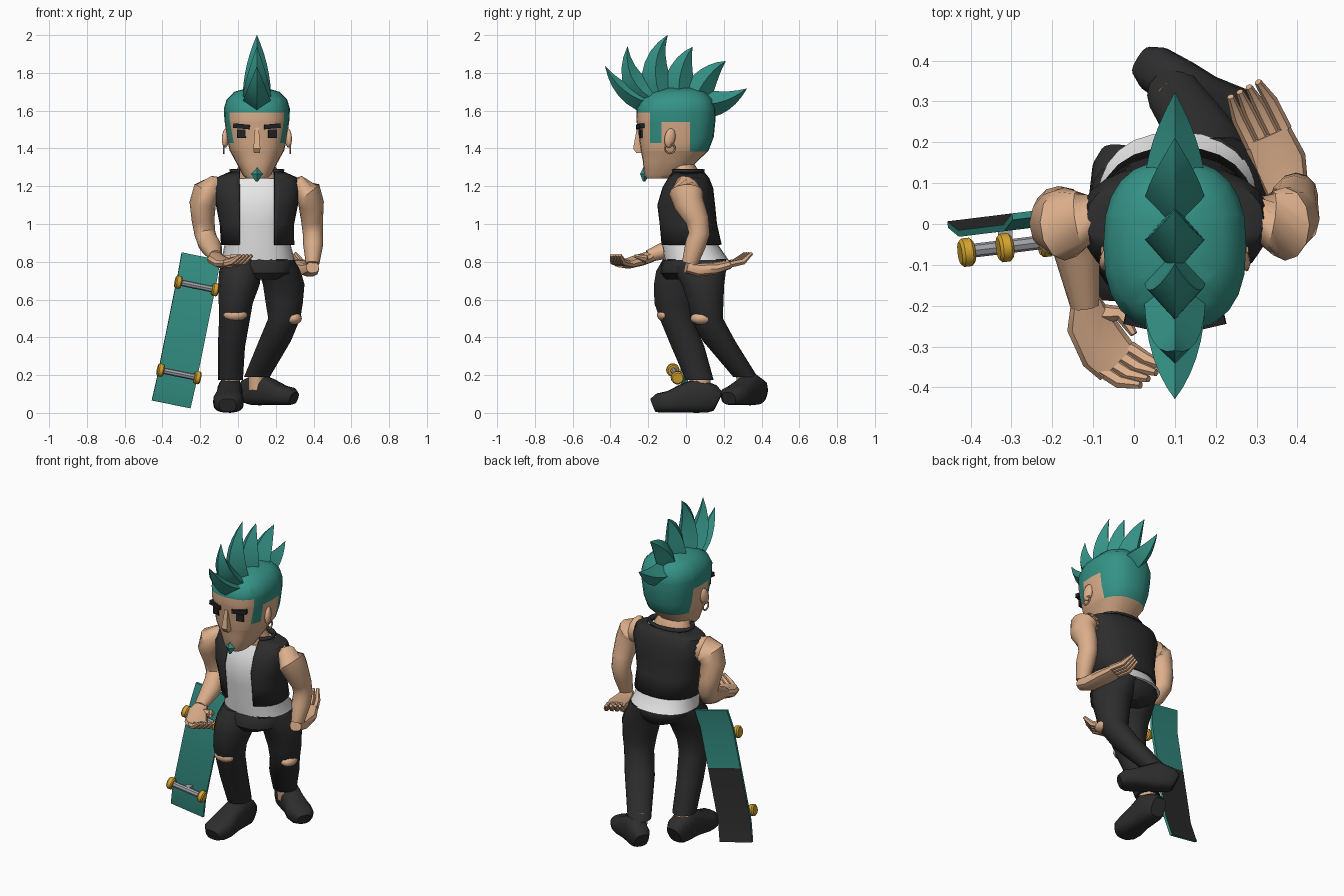
import bpy, bmesh, math
from mathutils import Vector, Matrix

if "Cube" in bpy.data.objects:
    bpy.data.objects.remove(bpy.data.objects["Cube"])

def material(name, r, g, b):
    m = bpy.data.materials.new(name)
    m.diffuse_color = (r, g, b, 1)
    m.use_nodes = True
    m.node_tree.nodes["Principled BSDF"].inputs["Base Color"].default_value = m.diffuse_color
    return m

TEAL = material("teal", 0.035, 0.29, 0.24)
SKIN = material("skin", 0.72, 0.43, 0.26)
DARK = material("charcoal", 0.026, 0.026, 0.027)
WHITE = material("white", 0.80, 0.80, 0.80)
BLACK = material("black", 0.015, 0.015, 0.018)
GOLD = material("gold", 0.68, 0.38, 0.03)
GREY = material("grey", 0.36, 0.37, 0.40)
X, Y, Z = Vector((1, 0, 0)), Vector((0, 1, 0)), Vector((0, 0, 1))

def finish(name, bm, mats, matrix=None, angle=38):
    """Turn a bmesh into a smooth object whose sharp edges stay sharp."""
    bmesh.ops.recalc_face_normals(bm, faces=bm.faces[:])
    if matrix:
        bm.transform(matrix)
    for f in bm.faces:
        f.smooth = True
    for e in bm.edges:
        e.smooth = e.calc_face_angle(0) < math.radians(angle)
    me = bpy.data.meshes.new(name)
    bm.to_mesh(me)
    bm.free()
    for m in mats:
        me.materials.append(m)
    ob = bpy.data.objects.new(name, me)
    bpy.context.collection.objects.link(ob)
    return ob

def loft(name, secs, mats, n=12, e=2.0, side=X, flat=False, cap=True, phase=0.0,
         cuts=(), kill=None, rule=None, matrix=None, angle=38):
    """Skin superellipse sections (x, y, z, half width, half depth)."""
    bm = bmesh.new()
    pts = [Vector(s[:3]) for s in secs]
    rings = []
    for i, s in enumerate(secs):
        u, v = X, Y
        if not flat:
            t = (pts[min(i + 1, len(pts) - 1)] - pts[max(i - 1, 0)]).normalized()
            u = (side - t * side.dot(t)).normalized()
            v = t.cross(u)
        ring = []
        for k in range(n):
            a = 2 * math.pi * k / n + phase
            c, d = math.cos(a), math.sin(a)
            c = math.copysign(abs(c) ** (2 / e), c)
            d = math.copysign(abs(d) ** (2 / e), d)
            ring.append(bm.verts.new(pts[i] + u * s[3] * c + v * s[4] * d))
        rings.append(ring)
    for a, b in zip(rings, rings[1:]):
        for k in range(n):
            bm.faces.new((a[k], a[(k + 1) % n], b[(k + 1) % n], b[k]))
    if cap:
        bm.faces.new(rings[0])
        bm.faces.new(rings[-1])
    bmesh.ops.recalc_face_normals(bm, faces=bm.faces[:])
    for co, no in cuts:
        bmesh.ops.bisect_plane(bm, geom=bm.verts[:] + bm.edges[:] + bm.faces[:],
                               plane_co=co, plane_no=no)
    if kill:
        bmesh.ops.delete(bm, geom=[f for f in bm.faces if kill(f.calc_center_median())],
                         context='FACES')
    if rule:
        for f in bm.faces:
            f.material_index = rule(f.calc_center_median(), f.normal)
    return finish(name, bm, mats, matrix, angle)

def blob(name, loc, size, mat, rot=None, box=False):
    bm = bmesh.new()
    if box:
        bmesh.ops.create_cube(bm, size=2)
    else:
        bmesh.ops.create_uvsphere(bm, u_segments=12, v_segments=8, radius=1)
    m = Matrix.Translation(loc) @ (rot or Matrix()) @ Matrix.Diagonal((*size, 1))
    return finish(name, bm, [mat], m)

# Head, with the shaved hair area cut along the hairline
HEAD = [(1.24, .055, -.21, -.07), (1.26, .075, -.222, -.02), (1.33, .112, -.228, .06),
        (1.39, .145, -.24, .12), (1.46, .16, -.25, .147), (1.55, .172, -.263, .156),
        (1.61, .175, -.262, .156), (1.66, .16, -.235, .142), (1.70, .12, -.17, .10),
        (1.72, .05, -.10, .03)]
def hairline(c, nrm):
    y, z = c.y, c.z
    return int(z > 1.59 or (y > -.19 and z > 1.54) or (-.19 < y < -.13 and z > 1.43)
               or (y > .02 and z > 1.385))
loft("head", [(.1, (f + b) / 2, z, w, (b - f) / 2) for z, w, f, b in HEAD], [SKIN, TEAL],
     n=24, e=2.5, flat=True, rule=hairline,
     cuts=[((0, 0, z), Z) for z in (1.385, 1.43, 1.54, 1.59)]
     + [((0, y, 0), Y) for y in (-.19, -.13, .02)])
loft("neck", [(.1, -.01, 1.2, .12, .08), (.1, -.01, 1.285, .11, .075), (.1, -.05, 1.34, .075, .08)],
     [SKIN], flat=True)

# Face details
loft("nose", [(.1, -.25, 1.51, .014, .014), (.1, -.25, 1.40, .026, .042),
              (.1, -.245, 1.375, .022, .025)], [SKIN], n=4, flat=True, phase=math.pi / 4, angle=20)
loft("goatee", [(.1, -.215, 1.305, .004, .008), (.1, -.217, 1.265, .033, .026),
                (.1, -.222, 1.225, .006, .006)], [TEAL], n=4, flat=True)
for s in (-1, 1):
    yaw = Matrix.Rotation(s * math.radians(13), 4, 'Z')
    tilt = yaw @ Matrix.Rotation(-s * math.radians(5), 4, 'Y')
    blob("eye", (.1 + s * .082, -.2405, 1.478), (.023, .0045, .022), BLACK, yaw, True)
    blob("eyebrow", (.1 + s * .08, -.242, 1.517), (.044, .013, .012), BLACK, tilt, True)
    blob("ear", (.1 + s * .166, -.085, 1.455), (.018, .03, .052), SKIN,
         Matrix.Rotation(s * .3, 4, 'Z') @ Matrix.Rotation(-.2, 4, 'X'))
    bpy.ops.mesh.primitive_torus_add(location=(.1 + s * .176, -.085, 1.40), major_radius=.026,
                                     minor_radius=.005, major_segments=16, minor_segments=6,
                                     rotation=(0, math.pi / 2, 0))
    ring = bpy.context.object
    ring.name = "earring"
    ring.data.materials.append(SKIN)

# Mohawk spikes: base, control point and tip in the y-z plane, then half depth
SPIKES = [(-.19, 1.64, -.35, 1.68, -.428, 1.835, .06), (-.19, 1.67, -.33, 1.76, -.31, 1.94, .075),
          (-.14, 1.68, -.20, 1.86, -.098, 2.0, .085), (-.04, 1.68, -.04, 1.84, .034, 1.937, .085),
          (.05, 1.67, .11, 1.80, .21, 1.862, .08), (.09, 1.635, .21, 1.63, .322, 1.717, .075)]
for by, bz, cy, cz, ty, tz, d in SPIKES:
    secs = []
    for i in range(7):
        t = i / 6
        p = [(1 - t) ** 2 * a + 2 * t * (1 - t) * b + t * t * c
             for a, b, c in ((by, cy, ty), (bz, cz, tz))]
        w = max(1 - t ** 1.7, .01)
        secs.append((.1, p[0], p[1], .075 * w, d * w))
    loft("mohawk_spike", secs, [TEAL], n=4, angle=30)

# Shirt and open vest share one torso profile: z, centre x, half width, front y, back y
TORSO = [(.81, .106, .194, -.115, .225), (.89, .104, .175, -.125, .17), (1.0, .1, .178, -.135, .145),
         (1.1, .1, .198, -.145, .135), (1.19, .1, .215, -.115, .125), (1.24, .1, .2, -.085, .105),
         (1.27, .1, .13, -.07, .08)]
def torso(grow, rows):
    return [(cx, (f + b) / 2, z, w + grow, (b - f) / 2 + grow) for z, cx, w, f, b in rows]
loft("shirt", torso(0, TORSO[:-1]), [WHITE], n=24, e=2.3, flat=True)
CUT = [((.1 + s * .092, 0, 0), X) for s in (-1, 1)]
def opening(c):
    return abs(c.x - .1) < .091 and c.y < -.02
vest = loft("vest", torso(.012, TORSO[1:]), [DARK], n=24, e=2.3, flat=True, cap=False,
            cuts=CUT, kill=opening)
collar = loft("vest_collar", [(.1, .0, 1.26, .13, .085), (.1, .0, 1.29, .14, .093)], [DARK],
              n=20, flat=True, cap=False, cuts=CUT, kill=opening)
for ob in (vest, collar):
    mod = ob.modifiers.new("thickness", 'SOLIDIFY')
    mod.thickness, mod.offset = .014, 0

# Trousers
loft("trouser_seat", [(.106, .05, .825, .18, .155), (.11, .042, .79, .19, .172),
                      (.115, .03, .74, .17, .165), (.12, .025, .705, .09, .13)],
     [DARK], n=20, e=2.3, flat=True)
loft("front_leg", [(.03, .03, .815, .11, .155), (.012, -.01, .75, .112, .152),
                   (.005, -.045, .68, .11, .128), (-.012, -.06, .58, .09, .11),
                   (-.018, -.05, .5, .082, .092), (-.035, .01, .35, .072, .09),
                   (-.04, .072, .175, .066, .076)], [DARK], n=14, flat=True)
loft("back_leg", [(.185, .055, .815, .11, .16), (.22, .075, .75, .112, .14),
                  (.242, .09, .68, .11, .115), (.245, .105, .58, .098, .095),
                  (.245, .11, .5, .085, .088), (.195, .175, .38, .085, .088),
                  (.10, .315, .19, .068, .066)], [DARK], n=14, flat=True)
# Torn knees and bare ankles
blob("front_knee_tear", (-.014, -.116, .52), (.064, .038, .034), SKIN,
     Matrix.Rotation(.25, 4, 'X'))
blob("back_knee_tear", (.292, .083, .5), (.046, .06, .034), SKIN)
loft("front_ankle", [(-.04, .08, .1, .05, .055), (-.04, .07, .22, .05, .055)], [SKIN], flat=True)
loft("back_ankle", [(.1, .32, .12, .045, .045), (.1, .305, .23, .045, .045)], [SKIN], flat=True)

# Shoes
SHOE = [(.17, .06, .045, .055), (.14, .075, .063, .075), (.06, .093, .068, .093),
        (-.01, .077, .068, .077), (-.09, .058, .082, .058), (-.145, .052, .074, .052),
        (-.175, .04, .045, .037)]
def shoe(name, loc, turn, size):
    m = Matrix.Translation(loc) @ Matrix.Rotation(math.radians(turn), 4, 'Z') @ Matrix.Scale(size, 4)
    loft(name, [(0, y, z, a, b) for y, z, a, b in SHOE], [DARK], n=16, e=2.8, matrix=m)
shoe("front_shoe", (-.046, 0, 0), -3, 1)
shoe("back_shoe", (.16, .312, .04), 58, .92)

# Arms and hands
def hand(name, palm, side, knuckle, mid, tip, thumb):
    side = Vector(side)
    loft(name + "_palm", palm, [SKIN], n=10, e=2.4, side=side)
    for i in range(4):
        off = side * (i - 1.5) * .03
        rows = [(*(Vector(p) + off * k), r, r) for p, k, r in
                ((knuckle, 1, .018), (mid, 1, .017), (tip, .85, .009))]
        loft(name + "_finger", rows, [SKIN], n=6, side=side)
    loft(name + "_thumb", [(*p, r, r) for p, r in zip(thumb, (.025, .02, .009))], [SKIN], n=6,
         side=side)
loft("right_arm", [(-.08, .02, 1.185, .05, .06), (-.13, .01, 1.185, .062, .08),
                   (-.17, .0, 1.165, .075, .09), (-.187, .003, 1.11, .07, .082),
                   (-.185, .03, 1.02, .06, .064), (-.175, .035, .95, .056, .058),
                   (-.16, .0, .905, .056, .058), (-.14, -.07, .875, .056, .052),
                   (-.12, -.2, .83, .036, .032)], [SKIN], n=12)
hand("right_hand", [(-.12, -.18, .83, .035, .03), (-.11, -.24, .81, .058, .03),
                    (-.07, -.31, .79, .066, .026), (-.04, -.34, .79, .06, .02)],
     (.75, .6, 0), (-.045, -.33, .79), (.0, -.36, .80), (.045, -.372, .835),
     [(-.08, -.22, .81), (-.03, -.22, .82), (.0, -.27, .83)])
loft("left_arm", [(.28, .02, 1.185, .05, .06), (.33, .01, 1.185, .062, .08),
                  (.37, .0, 1.165, .075, .09), (.387, .015, 1.11, .068, .08),
                  (.392, .06, 1.02, .058, .062), (.397, .07, .95, .054, .056),
                  (.398, .05, .89, .053, .055), (.395, .02, .79, .036, .042)], [SKIN], n=12)
hand("left_hand", [(.395, .0, .77, .035, .03), (.38, .06, .757, .05, .036),
                   (.355, .15, .765, .068, .032), (.325, .22, .785, .06, .024)],
     (.88, .47, 0), (.33, .21, .785), (.295, .28, .80), (.27, .33, .845),
     [(.35, .08, .76), (.31, .13, .755), (.28, .17, .77)])

# Skateboard: deck with kicked ends, grip on the lower back, two axles with wheels
B = (Matrix.Translation((-.272, -.004, .437)) @ Matrix.Rotation(math.radians(7), 4, 'Z')
     @ Matrix.Rotation(math.radians(11.5), 4, 'Y'))
R2 = math.sqrt(2)
loft("skateboard_deck", [(0, k, s, .105 * R2, .008 * R2) for s, k in
                         ((-.4, .025), (-.28, 0), (.04, 0), (.28, 0), (.4, .025))],
     [TEAL, DARK], n=4, phase=math.pi / 4, flat=True, matrix=B, angle=15,
     rule=lambda c, nrm: int(nrm.y > .5 and c.z < .04))
for z in (-.235, .24):
    loft("axle", [(-.09, -.046, z, .017, .017), (.09, -.046, z, .017, .017)], [GREY], n=8, side=Y,
         matrix=B)
    blob("truck", B @ Vector((0, -.024, z)), (.018, .022, .015), GREY, box=True)
    for x in (-.1, .1):
        loft("wheel", [(x + d, -.048, z, r, r) for d, r in
                       ((-.017, .028), (-.01, .035), (.01, .035), (.017, .028))], [GOLD], n=14,
             side=Y, matrix=B)
